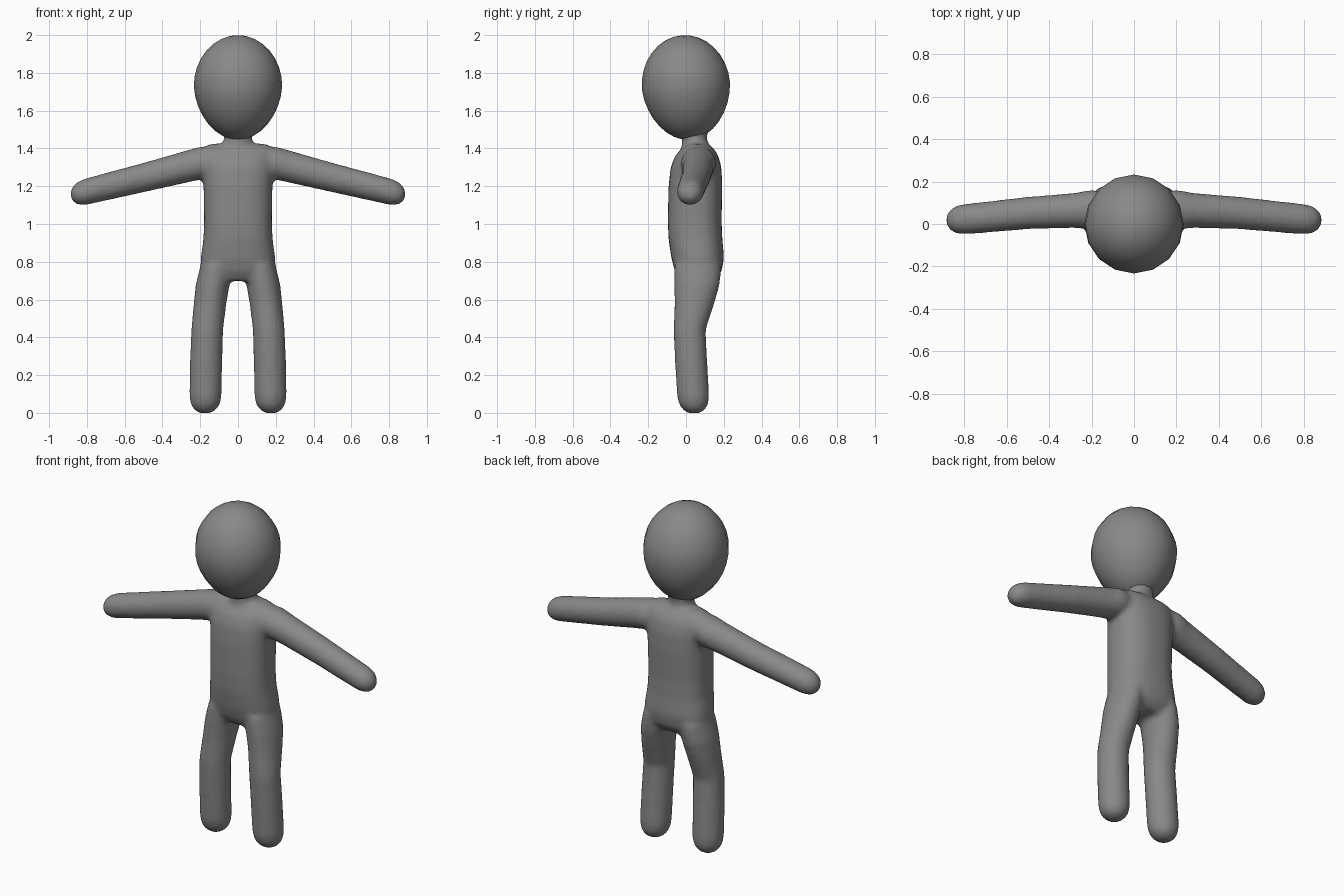
import bpy, bmesh, math
from mathutils import Vector, Matrix

cube = bpy.data.objects.get("Cube")
if cube:
    bpy.data.objects.remove(cube)

grey = bpy.data.materials.new("plain grey")
grey.use_nodes = True
colour = (0.25, 0.25, 0.25, 1)
grey.diffuse_color = colour
grey.node_tree.nodes["Principled BSDF"].inputs["Base Color"].default_value = colour


def add_object(name, bm):
    bmesh.ops.recalc_face_normals(bm, faces=bm.faces)
    for face in bm.faces:
        face.smooth = True
    mesh = bpy.data.meshes.new(name)
    bm.to_mesh(mesh)
    bm.free()
    mesh.materials.append(grey)
    obj = bpy.data.objects.new(name, mesh)
    bpy.context.collection.objects.link(obj)
    return obj


def loft(bm, rings, along="z", power=2.0, sides=24):
    """Closed tube through rings of (x, y, z, first radius, y radius)."""
    loops = []
    for x, y, z, ra, ry in rings:
        loop = []
        for i in range(sides):
            t = 2 * math.pi * i / sides
            c, s = math.cos(t), math.sin(t)
            a = math.copysign(abs(c) ** (2 / power), c) * ra
            b = math.copysign(abs(s) ** (2 / power), s) * ry
            offset = Vector((a, b, 0)) if along == "z" else Vector((0, b, a))
            loop.append(bm.verts.new(Vector((x, y, z)) + offset))
        loops.append(loop)
    for low, high in zip(loops, loops[1:]):
        for i in range(sides):
            j = (i + 1) % sides
            bm.faces.new((low[i], low[j], high[j], high[i]))
    bm.faces.new(loops[0][::-1])
    bm.faces.new(loops[-1])


body = bmesh.new()

# Torso
loft(body, [
    (0, .06, .70, .16, .09), (0, .065, .75, .195, .125),
    (0, .062, .82, .198, .14), (0, .05, .92, .184, .143),
    (0, .046, 1.02, .18, .143), (0, .05, 1.2, .183, .143),
    (0, .053, 1.3, .19, .135), (0, .057, 1.36, .195, .115),
    (0, .062, 1.4, .19, .085), (0, .065, 1.425, .15, .05),
], power=2.4)

# Neck
loft(body, [
    (0, .05, 1.36, .09, .08), (0, .047, 1.42, .078, .07),
    (0, .045, 1.46, .072, .066), (0, .04, 1.52, .09, .085),
])

for side in (-1, 1):
    # Leg with rounded foot
    loft(body, [
        (side * x, y, z, ra, ry) for x, y, z, ra, ry in (
            (.174, .042, -.002, .03, .03), (.174, .042, .015, .058, .058),
            (.173, .04, .045, .078, .078), (.172, .038, .09, .086, .086),
            (.169, .027, .27, .086, .086), (.163, .019, .44, .085, .086),
            (.148, .045, .58, .087, .106), (.134, .058, .68, .09, .122),
            (.115, .062, .78, .085, .125))
    ])
    # Arm with rounded hand
    loft(body, [
        (side * x, y, z, ra, ry) for x, y, z, ra, ry in (
            (.08, .06, 1.325, .08, .08), (.2, .067, 1.322, .088, .095),
            (.28, .064, 1.302, .086, .083), (.5, .052, 1.246, .079, .077),
            (.7, .032, 1.197, .074, .074), (.81, .022, 1.17, .071, .072),
            (.85, .02, 1.163, .061, .062), (.875, .019, 1.159, .042, .042),
            (.886, .019, 1.158, .018, .018))
    ], along="x")

# Fuse the limbs into one soft skin
skin = add_object("body", body)
remesh = skin.modifiers.new("fuse", "REMESH")
remesh.mode = "VOXEL"
remesh.voxel_size = .014
remesh.use_smooth_shade = True
soften = skin.modifiers.new("soften", "SMOOTH")
soften.factor = .5
soften.iterations = 10

# Egg-shaped head, slightly tilted
head = bmesh.new()
bmesh.ops.create_uvsphere(head, u_segments=16, v_segments=16, radius=1)
for v in head.verts:
    taper = 1 + .07 * min(v.co.z, 0)
    v.co = Vector((v.co.x * .234 * taper, v.co.y * .234 * taper,
                   v.co.z * (.27 if v.co.z > 0 else .285)))
bmesh.ops.rotate(head, verts=head.verts, cent=(0, 0, 0),
                 matrix=Matrix.Rotation(math.radians(5), 3, "X"))
bmesh.ops.translate(head, verts=head.verts, vec=(0, 0, 1.73))
add_object("head", head)
